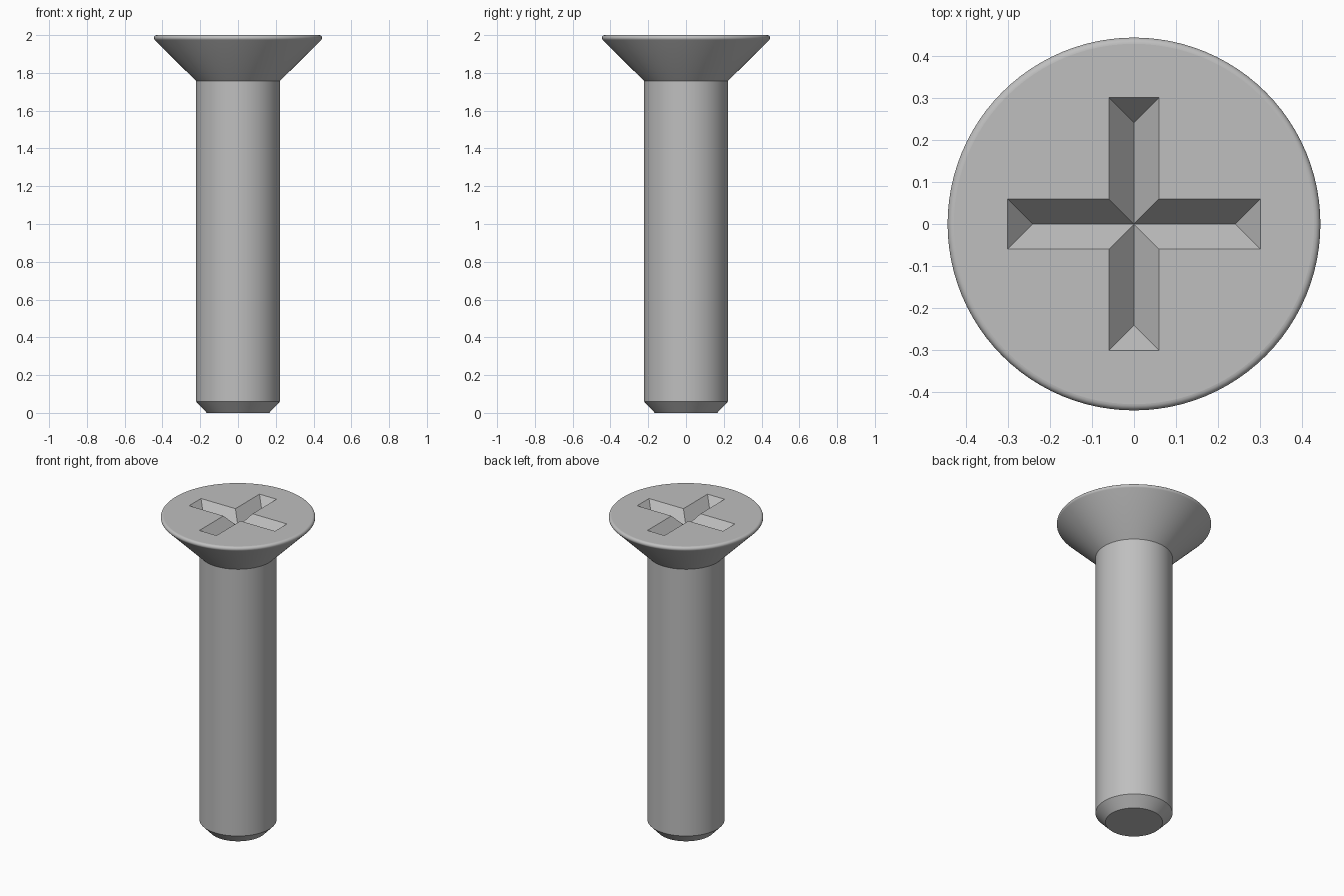
import bpy, bmesh, math
from mathutils import Vector, Matrix

cube = bpy.data.objects.get("Cube")
if cube:
    bpy.data.objects.remove(cube, do_unlink=True)

SEGMENTS = 96
HEIGHT = 2.0
SHAFT_R, TIP_R, CHAMFER = 0.222, 0.165, 0.06
HEAD_R, HEAD_BASE, FILLET = 0.445, 1.757, 0.015
SLOT_W, SLOT_L, SLOT_DEPTH = 0.06, 0.302, 0.075   # half width, half length

steel = bpy.data.materials.new("steel grey")
steel.use_nodes = True
grey = (0.52, 0.52, 0.52, 1)
steel.diffuse_color = grey
steel.node_tree.nodes["Principled BSDF"].inputs["Base Color"].default_value = grey

# Side profile from the tip to the flat of the head, with a rounded rim
profile = [(TIP_R, 0), (SHAFT_R, CHAMFER), (SHAFT_R, HEAD_BASE)]
for i in range(10):
    a = math.radians(-45 + 15 * i)
    profile.append((HEAD_R - FILLET + FILLET * math.cos(a),
                    HEIGHT - FILLET + FILLET * math.sin(a)))

# Turned body
bm = bmesh.new()
rings = []
for r, z in profile:
    rings.append([bm.verts.new((r * math.cos(t), r * math.sin(t), z))
                  for t in (math.tau * k / SEGMENTS for k in range(SEGMENTS))])
for low, high in zip(rings, rings[1:]):
    for k in range(SEGMENTS):
        n = (k + 1) % SEGMENTS
        bm.faces.new((low[k], low[n], high[n], high[k]))
bm.faces.new(rings[0][::-1])

# Cross recess: four V-shaped arms with sloping ends
w, l, floor = SLOT_W, SLOT_L, HEIGHT - SLOT_DEPTH
recess = []
for i in range(4):
    turn = Matrix.Rotation(i * math.pi / 2, 3, 'Z')
    centre, end, a, p, q, b = [
        bm.verts.new(turn @ Vector(v)) for v in (
            (0, 0, floor), (l - w, 0, floor), (w, w, HEIGHT),
            (l, w, HEIGHT), (l, -w, HEIGHT), (w, -w, HEIGHT))]
    bm.faces.new((centre, end, p, a))
    bm.faces.new((end, q, p))
    bm.faces.new((centre, b, q, end))
    recess += [centre, end, a, p, q, b]
bmesh.ops.remove_doubles(bm, verts=recess, dist=0.0005)

# Flat top around the recess
border = [e for e in bm.edges if e.is_boundary]
bmesh.ops.triangle_fill(bm, edges=border, use_beauty=True, normal=(0, 0, 1))
bmesh.ops.recalc_face_normals(bm, faces=bm.faces[:])

mesh = bpy.data.meshes.new("countersunk_screw")
bm.to_mesh(mesh)
bm.free()
mesh.materials.append(steel)
screw = bpy.data.objects.new("countersunk_screw", mesh)
bpy.context.collection.objects.link(screw)

# Smooth turned surfaces, flat top
bpy.ops.object.select_all(action='DESELECT')
screw.select_set(True)
bpy.context.view_layer.objects.active = screw
bpy.ops.object.shade_smooth_by_angle(angle=math.radians(30))
for face in mesh.polygons:
    if face.normal.z > 0.999:
        face.use_smooth = False
